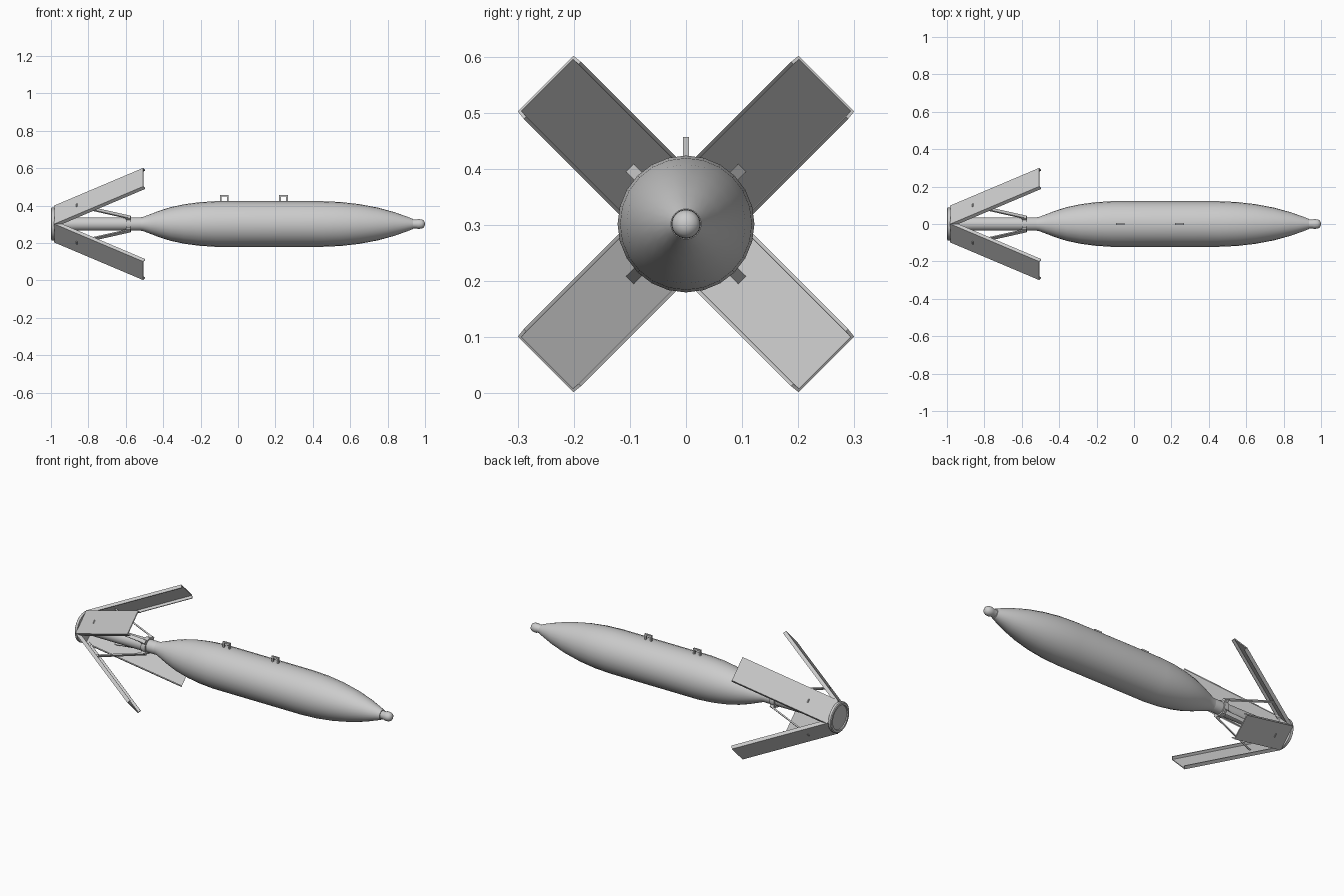
import bpy, bmesh, math
from mathutils import Vector

if "Cube" in bpy.data.objects:
    bpy.data.objects.remove(bpy.data.objects["Cube"])

CZ = 0.302  # height of the long axis

grey = bpy.data.materials.new("light_grey_metal")
grey.diffuse_color = (0.6, 0.6, 0.6, 1)
grey.use_nodes = True
grey.node_tree.nodes["Principled BSDF"].inputs["Base Color"].default_value = grey.diffuse_color


def finish(name, bm, smooth=None):
    bmesh.ops.recalc_face_normals(bm, faces=bm.faces)
    me = bpy.data.meshes.new(name)
    bm.to_mesh(me)
    bm.free()
    ob = bpy.data.objects.new(name, me)
    bpy.context.collection.objects.link(ob)
    me.materials.append(grey)
    if smooth:
        bpy.ops.object.select_all(action='DESELECT')
        ob.select_set(True)
        bpy.context.view_layer.objects.active = ob
        bpy.ops.object.shade_smooth_by_angle(angle=math.radians(smooth))
    return ob


def lathe(name, profile, n=24):
    """Revolve (x, radius) points about the long axis."""
    bm = bmesh.new()
    rings = []
    for x, r in profile:
        if r == 0:
            rings.append([bm.verts.new((x, 0, CZ))] * n)
        else:
            rings.append([bm.verts.new((x, r * math.sin(2 * math.pi * i / n),
                                        CZ + r * math.cos(2 * math.pi * i / n))) for i in range(n)])
    for a, b in zip(rings, rings[1:]):
        for i in range(n):
            j = (i + 1) % n
            bm.faces.new(list(dict.fromkeys((a[i], a[j], b[j], b[i]))))
    return finish(name, bm, 35)


def sweep(name, section, start, end, across, normal):
    """Extrude a flat (across, normal) section from start to end."""
    bm = bmesh.new()
    a, b = [[bm.verts.new(p + across * s + normal * t) for s, t in section] for p in (start, end)]
    n = len(section)
    bm.faces.new(a)
    bm.faces.new(b)
    for i in range(n):
        j = (i + 1) % n
        bm.faces.new((a[i], a[j], b[j], b[i]))
    return finish(name, bm)


# Main casing, nose plug and tail tube
lathe("body", [(-0.53, 0), (-0.53, 0.035), (-0.51, 0.037), (-0.47, 0.052), (-0.42, 0.071),
               (-0.36, 0.090), (-0.29, 0.105), (-0.21, 0.116), (-0.12, 0.122), (0.45, 0.122),
               (0.55, 0.1175), (0.65, 0.106), (0.75, 0.087), (0.84, 0.062), (0.91, 0.037),
               (0.935, 0.027), (0.935, 0)])
lathe("nose_plug", [(0.925, 0), (0.925, 0.023), (0.955, 0.023), (0.962, 0.026), (0.982, 0.025),
                    (0.993, 0.019), (0.998, 0.010), (1.0, 0)])
lathe("tail_tube", [(-0.99, 0), (-0.99, 0.036), (-0.52, 0.036), (-0.52, 0)])
lathe("tail_collar", [(-0.60, 0.034), (-0.60, 0.044), (-0.572, 0.044), (-0.572, 0.034)])
lathe("tail_disc", [(-0.994, 0), (-0.994, 0.068), (-1.0, 0.070), (-1.0, 0.082), (-0.996, 0.087),
                    (-0.982, 0.087), (-0.982, 0)])

# Four opened fins with inward flanges, each held by a flat strut
W, D, T = 0.070, 0.020, 0.005
channel = [(-W, 0), (W, 0), (W + 0.002, D), (W - 0.004, D), (W - T, T),
           (-W + T, T), (-W + 0.004, D), (-W - 0.002, D)]
bar = [(-0.010, -0.004), (0.010, -0.004), (0.010, 0.004), (-0.010, 0.004)]
for k, side in enumerate(("upper_back", "upper_front", "lower_front", "lower_back")):
    a = math.radians(45 + 90 * k)
    radial = Vector((0, math.cos(a), math.sin(a)))
    across = Vector((0, -math.sin(a), math.cos(a)))
    axis = Vector((0, 0, CZ))
    point = lambda x, r: axis + Vector((x, 0, 0)) + radial * r

    def inward(p, q):
        d = (q - p).normalized()
        n = d.cross(across)
        return n if n.dot(radial) < 0 else -n

    p, q = point(-0.985, 0.068), point(-0.507, 0.354)
    sweep("fin_" + side, channel, p, q, across, inward(p, q))
    p, q = point(-0.865, 0.141), point(-0.585, 0.052)
    sweep("strut_" + side, bar, p, q, across, inward(p, q))
    # Hinge block joining the strut to the collar
    p, q = point(-0.598, 0.046), point(-0.574, 0.046)
    sweep("strut_hinge_" + side, [(-0.012, -0.009), (0.012, -0.009), (0.012, 0.008), (-0.012, 0.008)],
          p, q, across, radial)

# Two suspension lugs on top
lug = [(-0.023, 0), (-0.023, 0.042), (0.023, 0.042), (0.023, 0),
       (0.014, 0), (0.014, 0.033), (-0.014, 0.033), (-0.014, 0)]
for name, x in (("rear_lug", -0.073), ("front_lug", 0.243)):
    sweep(name, lug, Vector((x, -0.005, 0.415)), Vector((x, 0.005, 0.415)),
          Vector((1, 0, 0)), Vector((0, 0, 1)))
